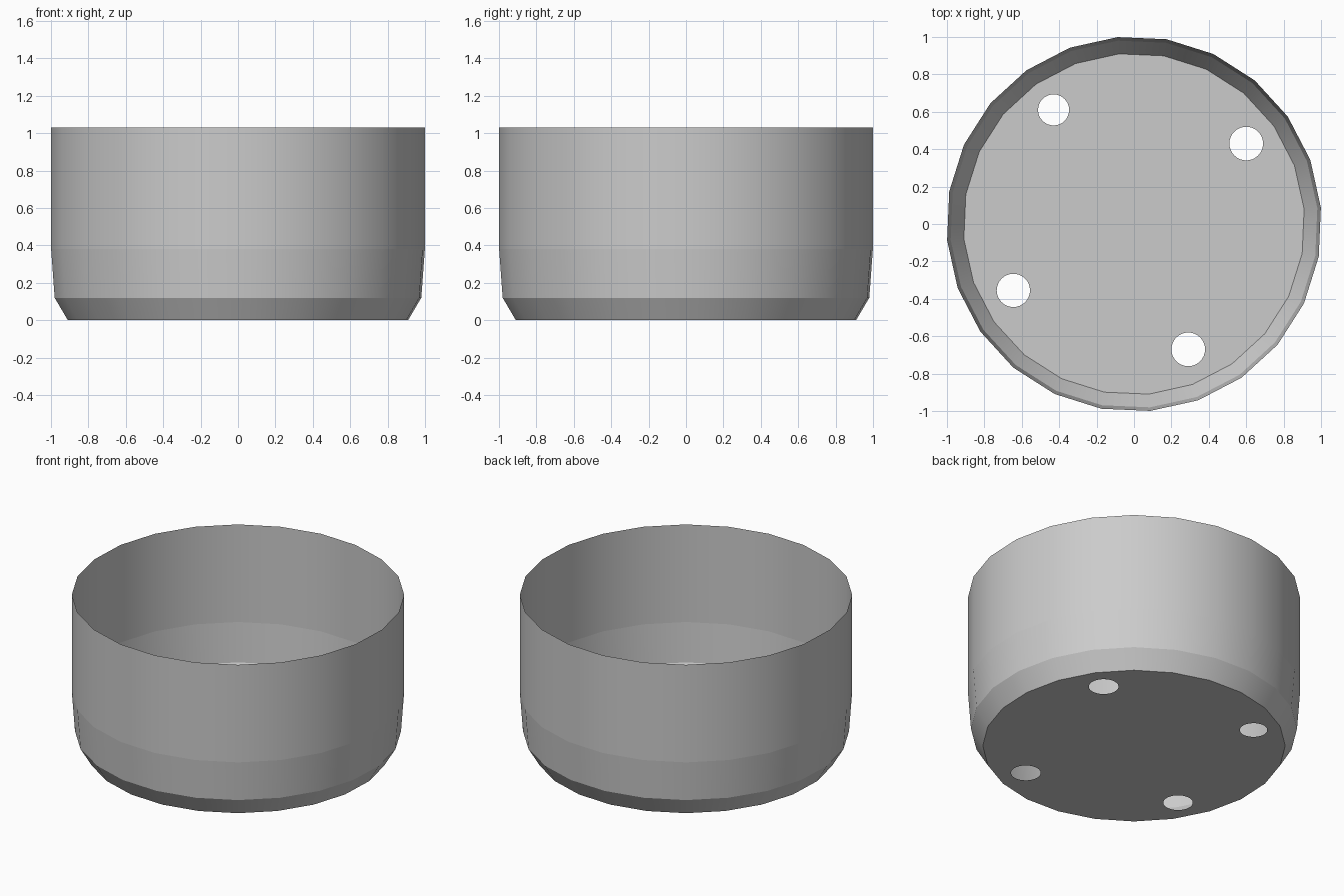
import bpy
import bmesh
from math import cos, sin, pi, radians

cube = bpy.data.objects.get("Cube")
if cube:
    bpy.data.objects.remove(cube, do_unlink=True)

SIDES = 24
TURN = radians(5)

grey = bpy.data.materials.new("plain grey")
grey.use_nodes = True
color = (0.6, 0.6, 0.6, 1)
grey.diffuse_color = color
grey.node_tree.nodes["Principled BSDF"].inputs["Base Color"].default_value = color


def ring(bm, radius, z, sides, turn=0, x=0, y=0):
    """Add a circle of vertices."""
    angles = [turn + 2 * pi * i / sides for i in range(sides)]
    return [bm.verts.new((x + radius * cos(a), y + radius * sin(a), z)) for a in angles]


def finish(bm, name):
    mesh = bpy.data.meshes.new(name)
    bm.to_mesh(mesh)
    bm.free()
    mesh.materials.append(grey)
    obj = bpy.data.objects.new(name, mesh)
    bpy.context.collection.objects.link(obj)
    return obj


# Thin open wall: chamfered foot, slight taper, straight upper part
bm = bmesh.new()
profile = [(0.913, 0), (0.984, 0.12), (1.003, 0.38), (1.003, 1.03)]
rings = [ring(bm, r, z, SIDES, TURN) for r, z in profile]
for low, high in zip(rings, rings[1:]):
    for i in range(SIDES):
        j = (i + 1) % SIDES
        bm.faces.new((low[i], low[j], high[j], high[i])).smooth = True
# Keep the horizontal creases crisp while the wall is smooth around
for e in bm.edges:
    if abs(e.verts[0].co.z - e.verts[1].co.z) < 0.001:
        e.smooth = False
finish(bm, "bowl_wall")

# Flat floor with four round drain holes
bm = bmesh.new()
holes = [(-0.43, 0.61, 0.083), (0.60, 0.43, 0.09),
         (-0.645, -0.355, 0.089), (0.29, -0.67, 0.09)]
loops = [ring(bm, profile[0][0], 0, SIDES, TURN)]
loops += [ring(bm, r, 0, 32, 0, x, y) for x, y, r in holes]
edges = [bm.edges.new((a, b)) for loop in loops
         for a, b in zip(loop, loop[1:] + loop[:1])]
bmesh.ops.triangle_fill(bm, use_beauty=True, use_dissolve=False,
                        edges=edges, normal=(0, 0, -1))
for f in bm.faces:
    f.normal_update()
    if f.normal.z > 0:
        f.normal_flip()
finish(bm, "drain_floor")
